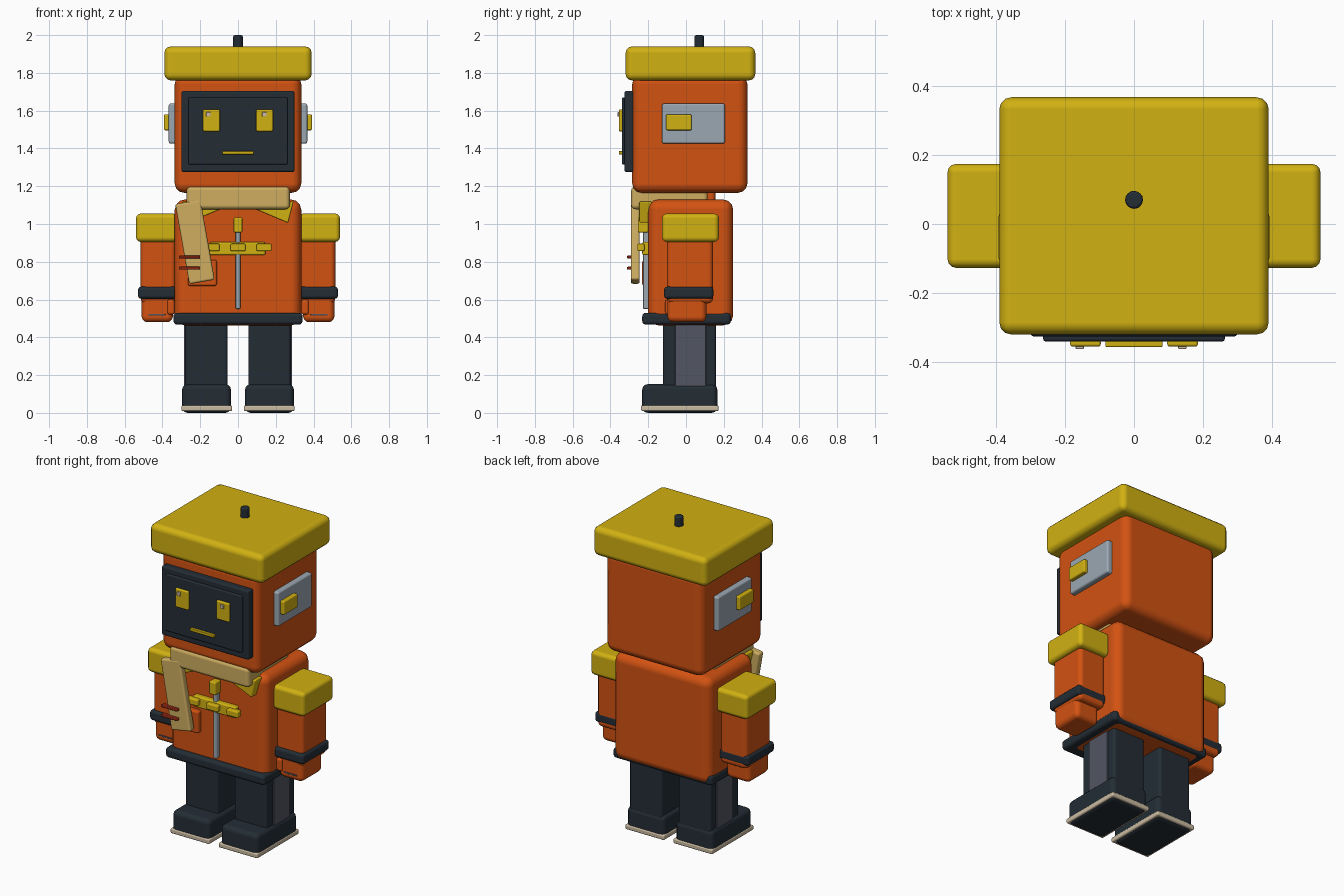
import bpy
import bmesh
import math
from mathutils import Vector

cube = bpy.data.objects.get("Cube")
if cube:
    bpy.data.objects.remove(cube, do_unlink=True)


def material(name, r, g, b):
    m = bpy.data.materials.new(name)
    m.use_nodes = True
    m.diffuse_color = (r, g, b, 1)
    m.node_tree.nodes["Principled BSDF"].inputs["Base Color"].default_value = (r, g, b, 1)
    return m


ORANGE = material("orange", 0.65, 0.085, 0.006)
YELLOW = material("yellow", 0.64, 0.44, 0.006)
DARK = material("dark navy", 0.017, 0.026, 0.036)
GREY = material("light grey", 0.33, 0.39, 0.45)
SLATE = material("slate", 0.085, 0.092, 0.125)
TAN = material("tan", 0.62, 0.42, 0.12)
CREAM = material("cream", 0.60, 0.50, 0.36)
RED = material("dark red", 0.27, 0.02, 0.006)


def finish(name, bm, mat, bevel, segments):
    bmesh.ops.recalc_face_normals(bm, faces=bm.faces)
    mesh = bpy.data.meshes.new(name)
    bm.to_mesh(mesh)
    bm.free()
    mesh.materials.append(mat)
    mesh.shade_smooth()
    ob = bpy.data.objects.new(name, mesh)
    bpy.context.collection.objects.link(ob)
    mod = ob.modifiers.new("Soft edges", "BEVEL")
    mod.width = bevel
    mod.segments = segments
    mod.harden_normals = True
    return ob


def box(name, mat, x, y, z, bevel=0.01, tilt=0, segments=3):
    """Bevelled block spanning the ranges x, y, z, tilted about its own y axis."""
    bm = bmesh.new()
    bmesh.ops.create_cube(bm, size=1)
    spans = (x, y, z)
    bmesh.ops.scale(bm, vec=Vector([abs(b - a) for a, b in spans]), verts=bm.verts)
    ob = finish(name, bm, mat, bevel, segments)
    ob.location = [(a + b) / 2 for a, b in spans]
    ob.rotation_euler.y = math.radians(tilt)
    return ob


def plate(name, mat, outline, y_front, y_back, bevel=0.008):
    """Flat outline in the xz plane, extruded along y."""
    bm = bmesh.new()
    face = bm.faces.new([bm.verts.new((x, y_front, z)) for x, z in outline])
    new = bmesh.ops.extrude_face_region(bm, geom=[face])["geom"]
    moved = [v for v in new if isinstance(v, bmesh.types.BMVert)]
    bmesh.ops.translate(bm, verts=moved, vec=(0, y_back - y_front, 0))
    return finish(name, bm, mat, bevel, 2)


# Head, cap and antenna
box("head", ORANGE, (-.335, .335), (-.285, .325), (1.165, 1.79), .05)
box("cap", YELLOW, (-.39, .39), (-.32, .367), (1.76, 1.94), .035)
bm = bmesh.new()
bmesh.ops.create_cone(bm, cap_ends=True, segments=8, radius1=.028, radius2=.028, depth=.09)
antenna = finish("antenna", bm, DARK, .01, 2)
antenna.location = (0, .07, 1.955)
antenna.rotation_euler.z = math.pi / 8

# Face screen
box("screen_frame", DARK, (-.3, .3), (-.326, -.27), (1.275, 1.705), .012)
box("screen", DARK, (-.263, .263), (-.34, -.3), (1.315, 1.67), .008)
box("mouth", YELLOW, (-.083, .083), (-.356, -.335), (1.368, 1.386), .004)
for side, s in (("left", 1), ("right", -1)):
    box(side + "_eye", YELLOW, (s * .096, s * .185), (-.355, -.335), (1.49, 1.607), .008)
    glint = .14 if s > 0 else -.157
    box(side + "_eye_glint", CREAM, (glint - .012, glint + .012), (-.362, -.35), (1.568, 1.592), .003)

# Neck and torso
box("neck", ORANGE, (-.17, .17), (-.12, .155), (1.08, 1.22), .02)
box("torso", ORANGE, (-.335, .335), (-.2, .25), (.463, 1.13), .055)
box("belt", DARK, (-.342, .342), (-.232, .237), (.467, .53), .02)

# Zip with pull, pocket and chest strip
box("zip", GREY, (-.012, .012), (-.228, -.19), (.55, 1.0), .005)
box("zip_pull", YELLOW, (-.023, .023), (-.255, -.2), (.955, 1.035), .008)
box("pocket", ORANGE, (-.265, -.112), (-.232, -.19), (.672, .81), .012)
box("chest_strip", YELLOW, (-.15, .145), (-.232, -.19), (.835, .905), .01)
for i in (-1, 0, 1):
    x = i * .138
    box("strip_tab", YELLOW, (x - .04, x + .04), (-.258, -.22), (.856, .896), .008)

# Scarf with hanging end
box("scarf_band", TAN, (-.272, .274), (-.29, .115), (1.078, 1.2), .022)
box("scarf_end", TAN, (-.296, -.16), (-.292, -.245), (.69, 1.12), .012, -10)
for z in (.825, .766):
    box("scarf_stripe", RED, (-.313, -.2), (-.312, -.28), (z - .008, z + .008), .005)

for side, s in (("left", 1), ("right", -1)):
    # Ear panels and lapels
    box(side + "_ear_panel", GREY, (s * .32, s * .367), (-.127, .206), (1.425, 1.638), .012)
    box(side + "_ear_knob", YELLOW, (s * .355, s * .392), (-.106, .03), (1.496, 1.58), .008)
    plate(side + "_lapel", YELLOW,
          [(s * .04, 1.1), (s * .265, 1.005), (s * .295, 1.12)], -.248, -.18)

    # Arms
    box(side + "_arm", ORANGE, (s * .33, s * .515), (-.1, .143), (.58, 1.0), .025)
    box(side + "_shoulder", YELLOW, (s * .32, s * .54), (-.127, .174), (.905, 1.055), .025)
    box(side + "_cuff", DARK, (s * .322, s * .53), (-.117, .145), (.604, .668), .018)
    box(side + "_hand", ORANGE, (s * .345, s * .51), (-.098, .108), (.48, .625), .03)
    box(side + "_thumb", ORANGE, (s * .335, s * .375), (-.11, -.02), (.52, .6), .014)
    box(side + "_finger_line", SLATE, (s * .385, s * .475), (-.103, -.09), (.516, .524), .002)

    # Legs and boots
    box(side + "_leg", DARK, (s * .055, s * .28), (-.122, .16), (.1, .48), .018)
    box(side + "_leg_panel", SLATE, (s * .27, s * .286), (-.057, .105), (.13, .47), .003)
    box(side + "_boot", DARK, (s * .037, s * .296), (-.232, .166), (0, .152), .03)
    box(side + "_sole", CREAM, (s * .031, s * .3), (-.238, .172), (.01, .04), .008)
